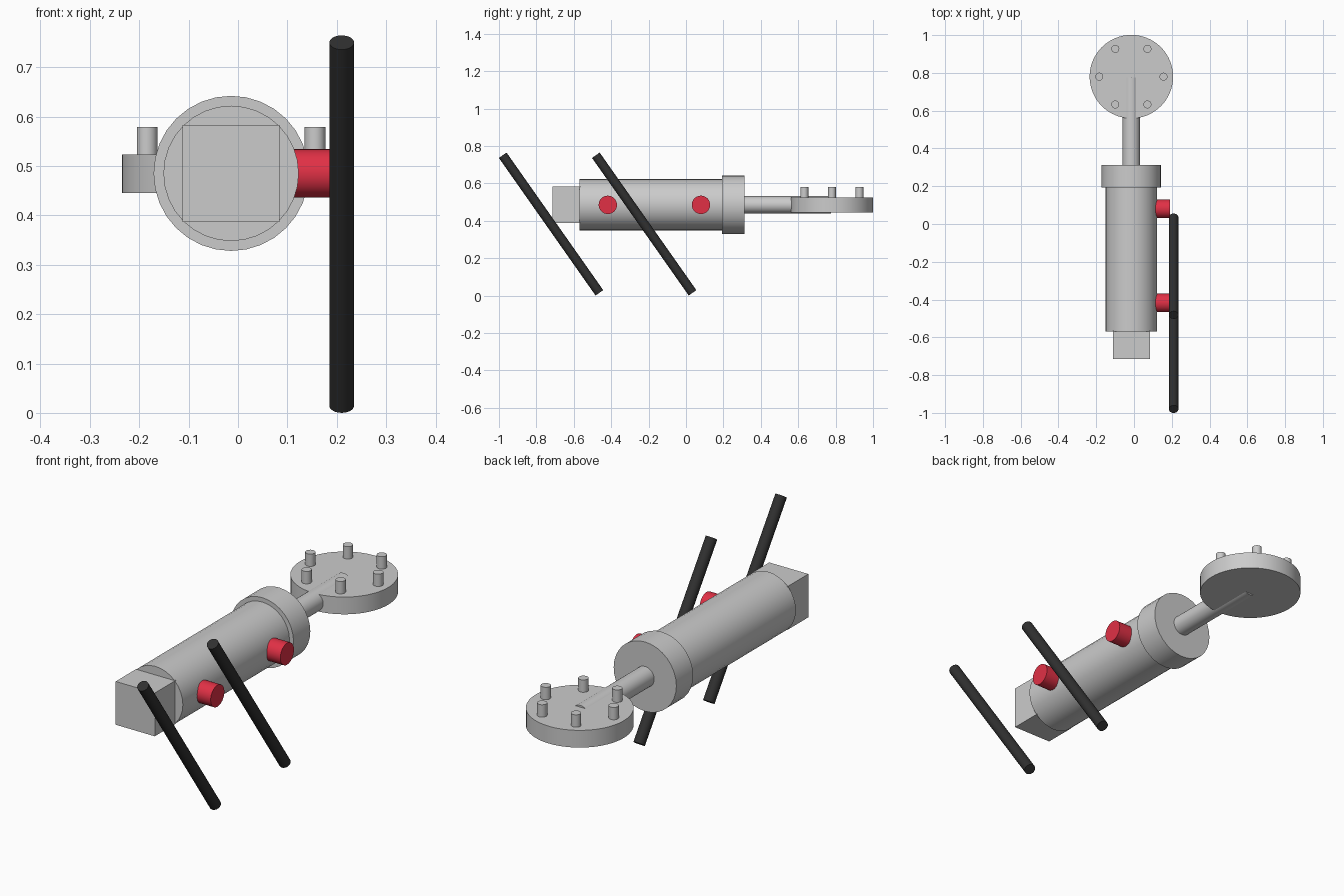
import bpy, math
from mathutils import Vector

if "Cube" in bpy.data.objects:
    bpy.data.objects.remove(bpy.data.objects["Cube"])

CX, CZ = -0.014, 0.485  # main axis of the cylinder body


def material(name, color):
    m = bpy.data.materials.new(name)
    m.diffuse_color = color
    m.use_nodes = True
    m.node_tree.nodes["Principled BSDF"].inputs["Base Color"].default_value = m.diffuse_color
    return m


RED = material("red", (0.75, 0.03, 0.06, 1))
BLACK = material("black", (0.03, 0.03, 0.03, 1))


def rod(name, start, end, radius, mat=None, sides=32):
    """Cylinder running between two points."""
    a, b = Vector(start), Vector(end)
    bpy.ops.mesh.primitive_cylinder_add(vertices=sides, radius=radius,
                                        depth=(b - a).length, location=(a + b) / 2)
    o = bpy.context.object
    o.name = name
    o.rotation_euler = (b - a).to_track_quat('Z', 'Y').to_euler()
    bpy.ops.object.shade_smooth_by_angle(angle=math.radians(35))
    if mat:
        o.data.materials.append(mat)
    return o


# Barrel, collar and piston rod along y
rod("barrel", (CX, -0.57, CZ), (CX, 0.21, CZ), 0.137)
rod("collar", (CX, 0.193, CZ), (CX, 0.313, CZ), 0.157)
rod("piston_rod", (CX, 0.30, CZ), (CX, 0.775, CZ), 0.046)

# Square block on the front end
bpy.ops.mesh.primitive_cube_add(size=1, location=(CX, -0.64, CZ))
block = bpy.context.object
block.name = "end_block"
block.scale = (0.196, 0.15, 0.196)

# Round plate with a ring of six studs
PY = 0.78
rod("plate", (CX, PY, 0.445), (CX, PY, 0.523), 0.221, sides=64)
for i in range(6):
    a = math.radians(60 * i)
    x, y = CX + 0.17 * math.cos(a), PY + 0.17 * math.sin(a)
    rod(f"stud_{i + 1}", (x, y, 0.47), (x, y, 0.579), 0.021)

# Red side ports, and slanted black bars beside them
for i in range(2):
    py = -0.418 + 0.498 * i
    rod(f"side_port_{i + 1}", (0.05, py, CZ), (0.19, py, CZ), 0.049, RED)
    s = 0.498 * i
    rod(f"slanted_bar_{i + 1}", (0.21, -0.98 + s, 0.75),
        (0.21, -0.463 + s, 0.0145), 0.025, BLACK)
